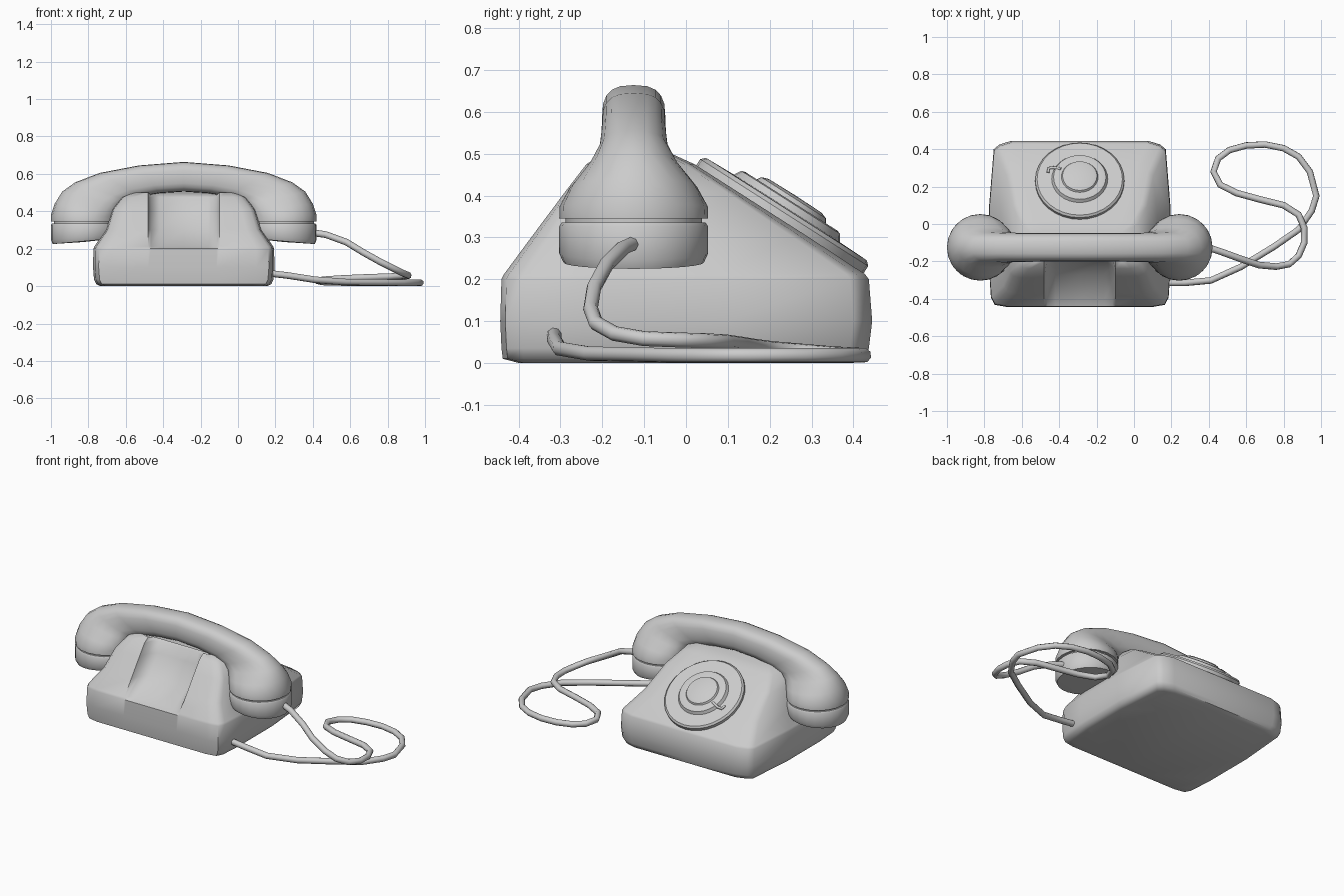
import bpy, bmesh
from math import sin, cos, pi, radians, atan2
from mathutils import Vector, Matrix

CX = -0.29   # centre line of the telephone
HY = -0.125  # centre line of the handset


def loft(name, rings, angle=45):
    """Skin a list of equal-length closed rings and cap both ends."""
    bm = bmesh.new()
    vs = [[bm.verts.new(p) for p in r] for r in rings]
    n = len(rings[0])
    for a, b in zip(vs, vs[1:]):
        for i in range(n):
            j = (i + 1) % n
            bm.faces.new((a[i], a[j], b[j], b[i]))
    bm.faces.new(vs[0][::-1])
    bm.faces.new(vs[-1])
    bmesh.ops.remove_doubles(bm, verts=bm.verts, dist=1e-5)
    bmesh.ops.triangulate(bm, faces=[f for f in bm.faces if len(f.verts) > 4])
    bmesh.ops.recalc_face_normals(bm, faces=bm.faces)
    me = bpy.data.meshes.new(name)
    bm.to_mesh(me)
    bm.free()
    ob = bpy.data.objects.new(name, me)
    bpy.context.collection.objects.link(ob)
    bpy.ops.object.select_all(action='DESELECT')
    ob.select_set(True)
    bpy.context.view_layer.objects.active = ob
    bpy.ops.object.shade_smooth_by_angle(angle=radians(angle))
    return ob


def lathe(name, profile, matrix, n=24, shear=0.0):
    """Turn (radius, height) pairs round the z axis of matrix; shear tilts low rings."""
    rings = []
    for k, (r, h) in enumerate(profile):
        s = shear if k < 3 else 0
        rings.append([matrix @ Vector((r * cos(2 * pi * i / n), r * sin(2 * pi * i / n),
                                       h + s * r * cos(2 * pi * i / n))) for i in range(n)])
    return loft(name, rings, 35)


def tube(name, pts, radius):
    cu = bpy.data.curves.new(name, 'CURVE')
    cu.dimensions = '3D'
    cu.bevel_depth = radius
    cu.bevel_resolution = 2
    cu.use_fill_caps = True
    sp = cu.splines.new('POLY')
    sp.points.add(len(pts) - 1)
    for p, co in zip(sp.points, pts):
        p.co = (*co, 1)
    ob = bpy.data.objects.new(name, cu)
    bpy.context.collection.objects.link(ob)
    return ob


# Body: horizontal rings with a scooped recess in the front
def body_ring(z, hw, yf, yb, d):
    c = 0.3 + 0.7 * (yb - yf) / 0.88
    dip = 0.015 if z > 0.49 else 0
    half = [(0, yf + d, dip), (0.13, yf + d, dip), (0.175, yf + 0.6 * d, dip), (0.19, yf, 0),
            (max(hw * 0.8, 0.21), yf, 0), (hw - 0.03, yf + 0.012 * c, 0), (hw - 0.01, yf + 0.05 * c, 0),
            (hw, yf + 0.2 * c, 0), (hw, yb - 0.35 * c, 0), (hw - 0.025, yb - 0.045 * c, 0),
            (hw - 0.055, yb - 0.02 * c, 0), (max(hw - 0.12, 0.18), yb, 0), (0, yb, 0)]
    right = [Vector((CX + x, y, z - q)) for x, y, q in half]
    left = [Vector((CX - x, y, z - q)) for x, y, q in half[-2:0:-1]]
    return right + left


# z, half width, front y, back y, recess depth
body = [(0.0, 0.445, -0.40, 0.40, 0), (0.01, 0.468, -0.438, 0.428, 0), (0.035, 0.48, -0.441, 0.437, 0),
        (0.10, 0.485, -0.444, 0.445, 0), (0.20, 0.483, -0.441, 0.437, 0), (0.212, 0.478, -0.435, 0.428, 0.03),
        (0.30, 0.418, -0.37, 0.294, 0.10), (0.41, 0.385, -0.288, 0.122, 0.10),
        (0.475, 0.335, -0.238, 0.02, 0.075), (0.50, 0.28, -0.20, -0.035, 0.05)]
loft("body", [body_ring(*s) for s in body], 50)

# Handset grip: outer point, inner point (x, z), half depth, roundness
grip = [((0.71, 0.345), (0.355, 0.345), 0.178, 2), ((0.71, 0.38), (0.355, 0.368), 0.177, 2),
        ((0.69, 0.44), (0.345, 0.40), 0.152, 2.1), ((0.65, 0.505), (0.325, 0.43), 0.108, 2.2),
        ((0.58, 0.555), (0.29, 0.455), 0.083, 2.5), ((0.45, 0.605), (0.23, 0.478), 0.078, 2.7),
        ((0.24, 0.645), (0.13, 0.497), 0.076, 2.8), ((0, 0.664), (0, 0.505), 0.076, 2.8)]


def grip_ring(o, i, w, e, side, n=20):
    o, i = Vector((o[0], 0, o[1])), Vector((i[0], 0, i[1]))
    mid, axis = (o + i) / 2, (o - i) / 2
    ring = []
    for k in range(n):
        c, s = cos(2 * pi * k / n), sin(2 * pi * k / n)
        p = mid + axis * (abs(c) ** (2 / e) * (1 if c > 0 else -1))
        y = w * abs(s) ** (2 / e) * (1 if s > 0 else -1)
        ring.append(Vector((CX + side * p.x, HY + y, p.z)))
    return ring


loft("handset_grip", [grip_ring(*g, -1) for g in grip[:-1]] + [grip_ring(*g, 1) for g in grip[::-1]], 50)

# Earpiece and mouthpiece caps, undersides tilted inwards
for name, side in (("earpiece_cap", -1), ("mouthpiece_cap", 1)):
    lathe(name, [(0, 0.236), (0.168, 0.240), (0.178, 0.262), (0.178, 0.326), (0.172, 0.335),
                 (0.163, 0.335), (0.163, 0.35), (0, 0.35)],
          Matrix.Translation((CX + side * 0.532, HY, 0)), shear=-0.09 * side)

# Dial on the sloping back panel
dial_m = Matrix.Translation((CX, 0.225, 0.344)) @ Matrix.Rotation(-atan2(0.29, 0.455), 4, 'X')
lathe("dial", [(0, -0.02), (0.238, -0.02), (0.238, 0.018), (0.228, 0.028), (0.15, 0.03), (0.14, 0.047),
               (0.13, 0.05), (0.098, 0.05), (0.092, 0.06), (0.075, 0.066), (0, 0.067)], dial_m, 32)

# Finger stop
tube("finger_stop", [dial_m @ Vector(p) for p in
                     ((-0.17, 0.04, 0.03), (-0.165, 0.065, 0.036), (-0.14, 0.065, 0.04), (-0.10, 0.05, 0.05))], 0.008)

# Cord from the mouthpiece, looping on the table, to the body
tube("cord", [(0.38, -0.12, 0.288), (0.47, -0.15, 0.275), (0.58, -0.19, 0.235), (0.67, -0.22, 0.18),
              (0.76, -0.228, 0.13), (0.83, -0.215, 0.095), (0.88, -0.17, 0.07), (0.91, -0.10, 0.058),
              (0.91, -0.02, 0.055), (0.88, 0.05, 0.053), (0.80, 0.10, 0.05), (0.66, 0.135, 0.045),
              (0.55, 0.165, 0.04), (0.46, 0.21, 0.034), (0.425, 0.28, 0.028), (0.45, 0.35, 0.022),
              (0.51, 0.395, 0.02), (0.60, 0.42, 0.018), (0.70, 0.425, 0.018), (0.80, 0.405, 0.018),
              (0.88, 0.36, 0.018), (0.94, 0.28, 0.018), (0.975, 0.15, 0.018), (0.95, 0.07, 0.018),
              (0.88, -0.03, 0.018), (0.75, -0.12, 0.02), (0.57, -0.23, 0.022), (0.41, -0.302, 0.034),
              (0.27, -0.315, 0.056), (0.17, -0.315, 0.068)], 0.018)
